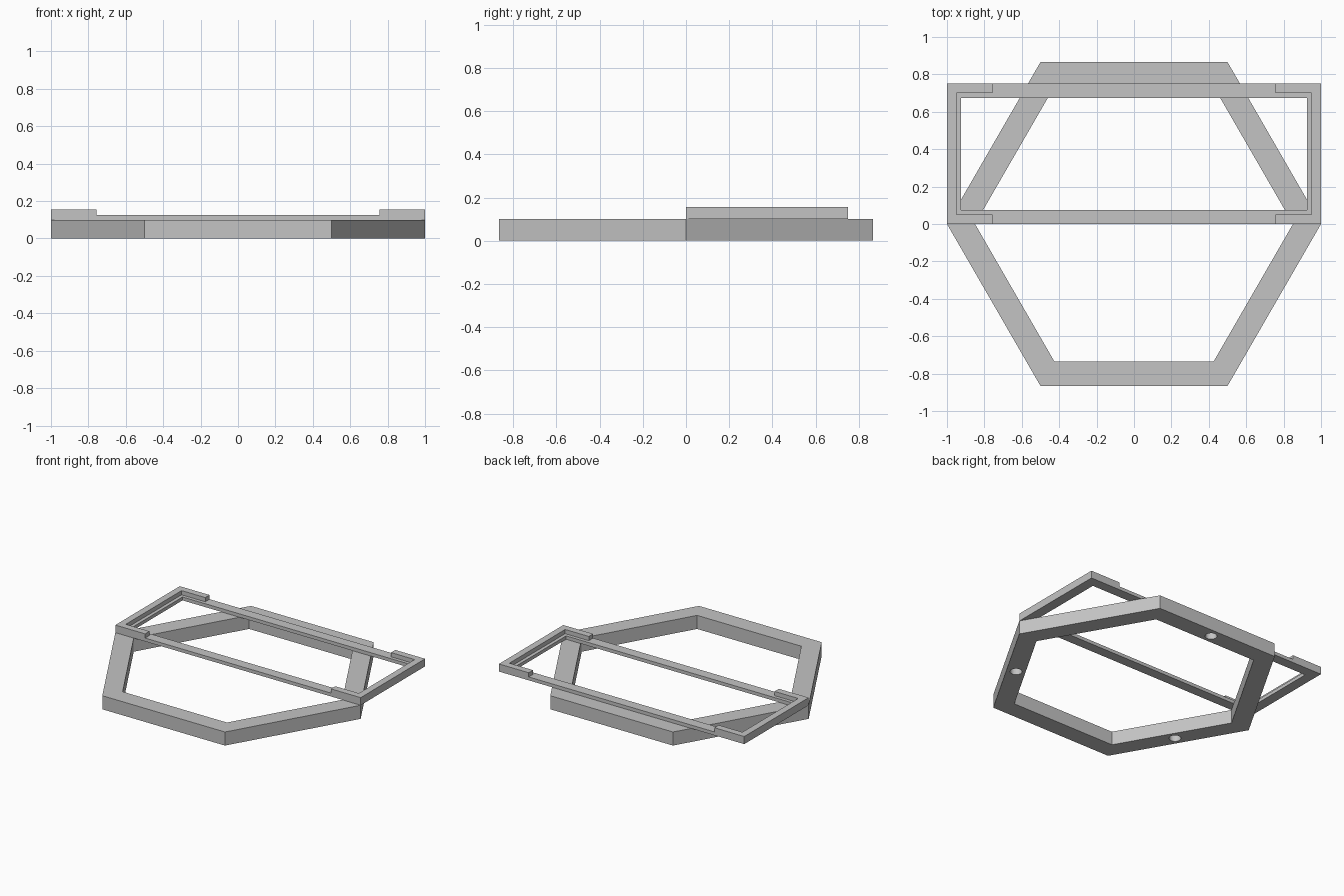
import bpy
import bmesh
from math import sin, cos, radians

cube = bpy.data.objects.get("Cube")
if cube:
    bpy.data.objects.remove(cube, do_unlink=True)

grey = bpy.data.materials.new("plain grey")
grey.use_nodes = True
colour = (0.55, 0.55, 0.55, 1)
grey.diffuse_color = colour
grey.node_tree.nodes["Principled BSDF"].inputs["Base Color"].default_value = colour


def finish(name, bm):
    bmesh.ops.recalc_face_normals(bm, faces=bm.faces)
    mesh = bpy.data.meshes.new(name)
    bm.to_mesh(mesh)
    bm.free()
    mesh.materials.append(grey)
    obj = bpy.data.objects.new(name, mesh)
    bpy.context.collection.objects.link(obj)
    return obj


def ring(name, outer, inner, low, high):
    """Flat band between two matching outlines."""
    bm = bmesh.new()
    loops = [[bm.verts.new((x, y, z)) for x, y in outline]
             for outline, z in ((outer, low), (outer, high), (inner, high), (inner, low))]
    count = len(outer)
    for k in range(4):
        a, b = loops[k], loops[(k + 1) % 4]
        for i in range(count):
            j = (i + 1) % count
            bm.faces.new((a[i], a[j], b[j], b[i]))
    return finish(name, bm)


def prism(name, outline, low, high):
    """Outline extruded straight up."""
    bm = bmesh.new()
    base = bm.faces.new([bm.verts.new((x, y, low)) for x, y in outline])
    grown = bmesh.ops.extrude_face_region(bm, geom=[base])["geom"]
    top = [v for v in grown if isinstance(v, bmesh.types.BMVert)]
    bmesh.ops.translate(bm, verts=top, vec=(0, 0, high - low))
    return finish(name, bm)


def circle(radius, sides, cx=0, cy=0):
    angles = [radians(360 * i / sides) for i in range(sides)]
    return [(cx + radius * cos(a), cy + radius * sin(a)) for a in angles]


def rectangle(x, y0, y1):
    return [(-x, y0), (x, y0), (x, y1), (-x, y1)]


# Hexagonal base
base_top = 0.1
base = ring("hexagon_base", circle(1, 6), circle(0.85, 6), 0, base_top)

# Blind round sockets under every second side
for angle in (90, 210, 330):
    a = radians(angle)
    cutter = prism("socket_cutter", circle(0.04, 32, 0.8 * cos(a), 0.8 * sin(a)), -0.05, 0.06)
    cutter.hide_render = True
    cut = base.modifiers.new("socket", 'BOOLEAN')
    cut.operation = 'DIFFERENCE'
    cut.solver = 'EXACT'
    cut.object = cutter
    bpy.context.view_layer.objects.active = base
    bpy.ops.object.modifier_apply(modifier=cut.name)
    bpy.data.objects.remove(cutter, do_unlink=True)

# Rectangular tray resting on the base
depth, ledge_top, lip_top = 0.75, 0.125, 0.156
border = 0.075
ring("tray_frame", rectangle(1, 0, depth),
     rectangle(1 - border, border, depth - border), base_top, ledge_top)

# Raised lips wrapping both ends of the tray
wall, reach = 0.05, 0.757
lip = [(reach, 0), (1, 0), (1, depth), (reach, depth),
       (reach, depth - wall), (1 - wall, depth - wall), (1 - wall, wall), (reach, wall)]
for side, name in ((1, "left_end_lip"), (-1, "right_end_lip")):
    prism(name, [(side * x, y) for x, y in lip], ledge_top, lip_top)
